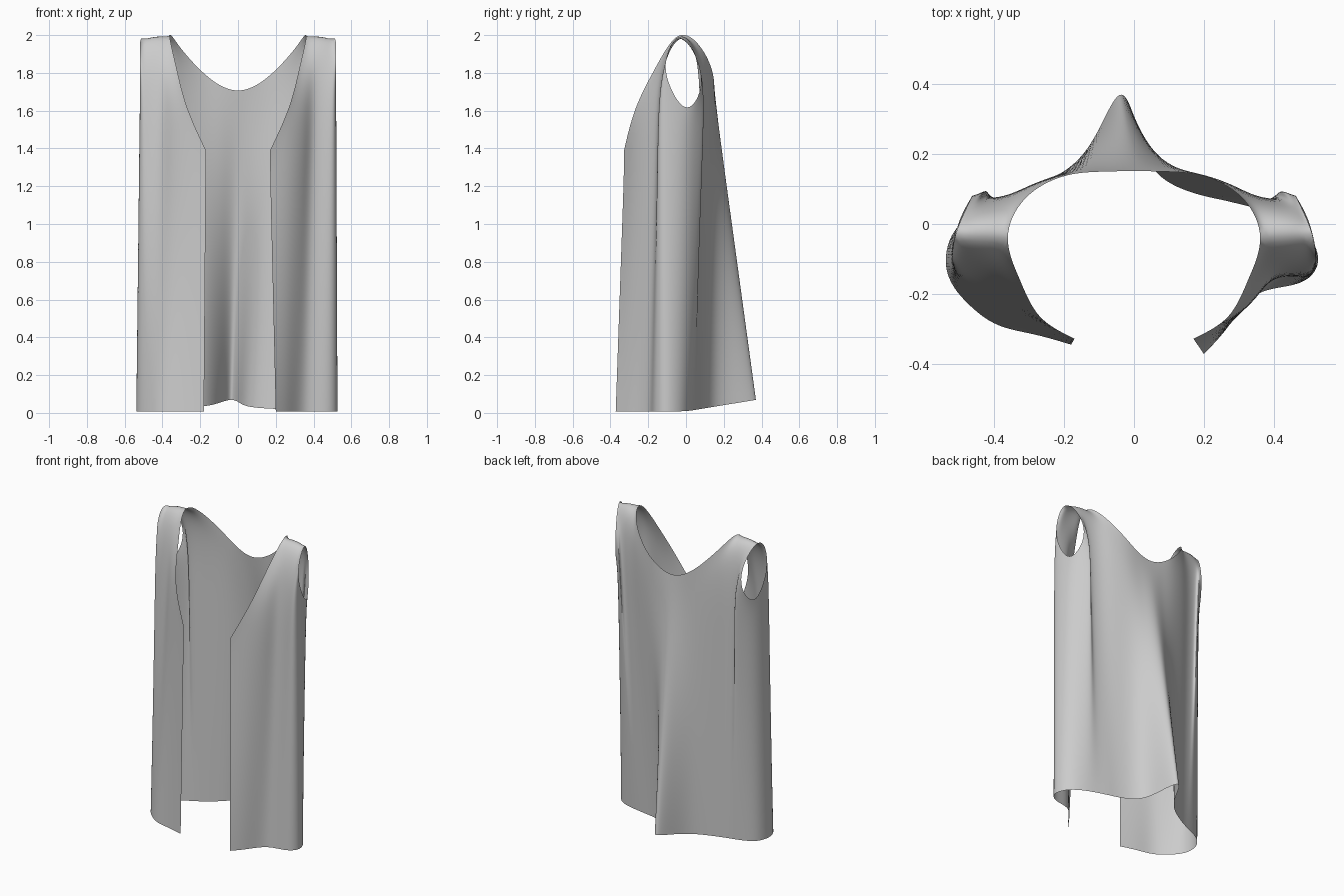
import bpy, bmesh
from mathutils import Vector

# Columns run from the front opening, round the side seam, to the centre back.
# Hem outline (x, y) of each half; the drape is not symmetrical
HEM_L = [(-.18, -.345), (-.28, -.315), (-.37, -.30), (-.43, -.27), (-.49, -.215),
         (-.525, -.17), (-.545, -.11), (-.525, -.02), (-.46, .03), (-.40, .055),
         (-.36, .07), (-.32, .085), (-.27, .11), (-.15, .175), (-.085, .30), (-.035, .405)]
HEM_R = [(.20, -.372), (.26, -.31), (.31, -.235), (.36, -.19), (.43, -.18),
         (.50, -.165), (.54, -.105), (.50, -.02), (.43, .02), (.37, .04),
         (.31, .055), (.25, .07), (.17, .085), (.04, .14), (.005, .30), (-.035, .405)]

# Chest row and top edge (neckline, shoulder, armhole, shoulder, neckline), mirrored
CHEST = [(.17, -.328, 1.28), (.28, -.275, 1.5), (.36, -.21, 1.65), (.40, -.14, 1.86),
         (.475, -.14, 1.82), (.505, -.15, 1.70), (.525, -.12, 1.60), (.515, -.01, 1.50),
         (.45, .07, 1.57), (.41, .115, 1.72), (.45, .07, 1.92), (.365, .08, 1.93),
         (.29, .12, 1.80), (.18, .15, 1.65), (.08, .157, 1.55), (0, .18, 1.50)]
TOP = [(.17, -.328, 1.39), (.28, -.275, 1.62), (.325, -.16, 1.83), (.38, -.04, 2.05),
       (.52, -.035, 2.04), (.52, -.12, 1.88), (.52, -.10, 1.74), (.51, 0, 1.57),
       (.46, .085, 1.69), (.46, .085, 1.85), (.52, -.035, 2.04), (.38, -.04, 2.05),
       (.32, .085, 1.945), (.20, .145, 1.81), (.10, .15, 1.73), (0, .152, 1.695)]


def column(hem, chest, top, side):
    """Points of one column from hem to top edge."""
    x, y = hem
    low = Vector((x, y, .008 + .165 * max(y, 0)))
    mid = Vector((side * chest[0], chest[1], chest[2]))
    return [low.lerp(mid, t) for t in (0, .25, .5, .75, 1)] + [Vector((side * top[0], top[1], top[2]))]


left = [column(h, c, t, -1) for h, c, t in zip(HEM_L, CHEST, TOP)]
right = [column(h, c, t, 1) for h, c, t in zip(HEM_R, CHEST, TOP)]
cols = left + right[-2::-1]

# Cloth sheet, welded along the shoulder seams
bm = bmesh.new()
grid = [[bm.verts.new(p) for p in col] for col in cols]
for a, b in zip(grid, grid[1:]):
    for r in range(len(a) - 1):
        bm.faces.new((a[r], a[r + 1], b[r + 1], b[r]))
bmesh.ops.remove_doubles(bm, verts=bm.verts, dist=.0005)
for f in bm.faces:
    f.smooth = True
mesh = bpy.data.meshes.new("long_vest")
bm.to_mesh(mesh)
bm.free()
vest = bpy.data.objects.new("long_vest", mesh)
bpy.context.collection.objects.link(vest)

# Soft drape
sub = vest.modifiers.new("drape", 'SUBSURF')
sub.levels = sub.render_levels = 3
sub.boundary_smooth = 'PRESERVE_CORNERS'
